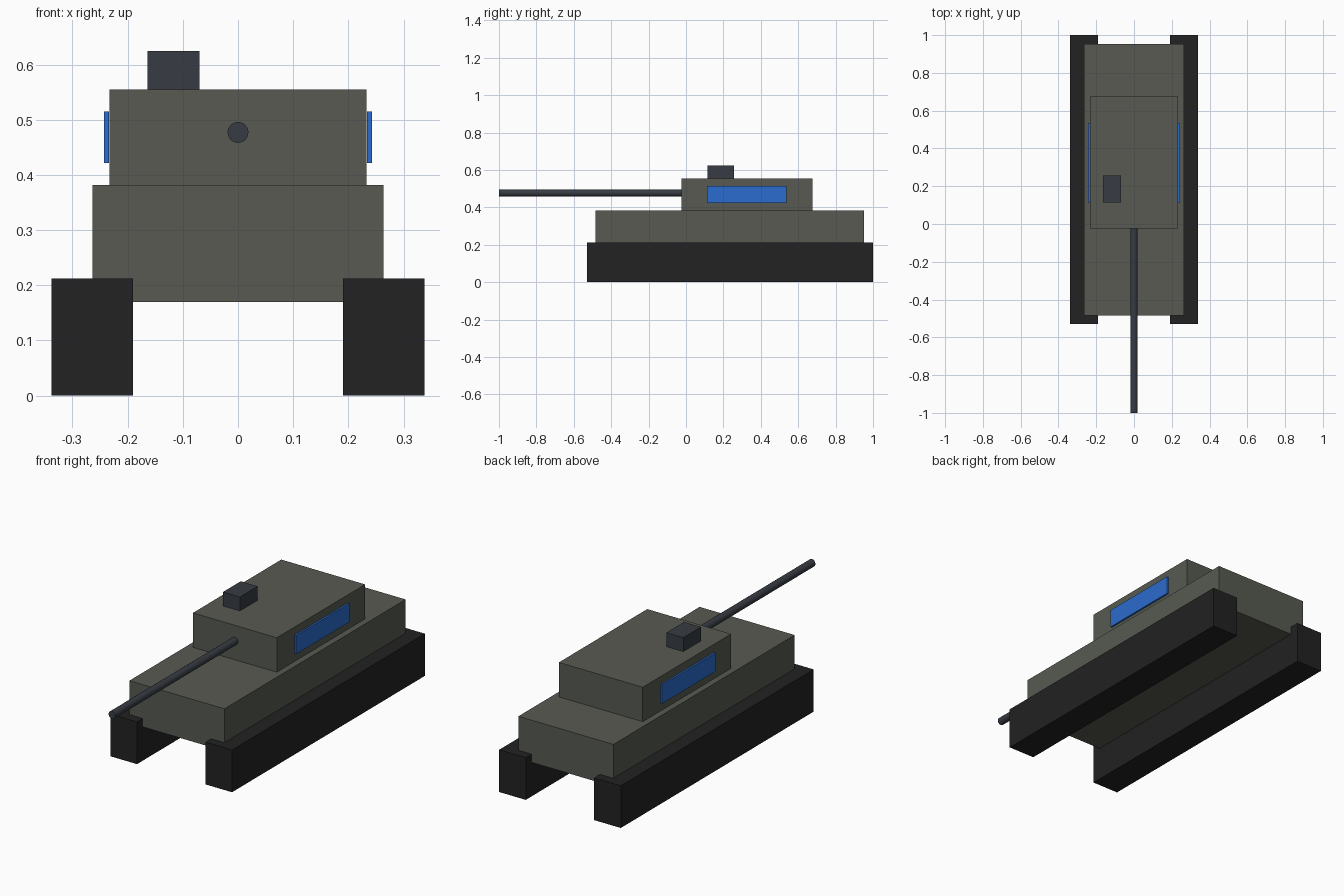
import bpy
import math
from mathutils import Vector

if "Cube" in bpy.data.objects:
    bpy.data.objects.remove(bpy.data.objects["Cube"], do_unlink=True)


def material(name, rgb):
    mat = bpy.data.materials.new(name)
    mat.use_nodes = True
    colour = (*rgb, 1.0)
    mat.diffuse_color = colour
    mat.node_tree.nodes["Principled BSDF"].inputs["Base Color"].default_value = colour
    return mat


olive = material("olive grey", (0.095, 0.102, 0.083))
black = material("track black", (0.016, 0.016, 0.016))
steel = material("dark steel", (0.038, 0.045, 0.056))
blue = material("marking blue", (0.024, 0.147, 0.61))


def box(name, low, high, mat):
    """Box spanning two opposite corners."""
    low, high = Vector(low), Vector(high)
    bpy.ops.mesh.primitive_cube_add(size=1, location=(low + high) / 2)
    obj = bpy.context.object
    obj.name = name
    obj.scale = high - low
    bpy.ops.object.transform_apply(location=False, rotation=False, scale=True)
    obj.data.materials.append(mat)
    return obj


# Hull and turret
box("hull", (-0.264, -0.485, 0.17), (0.264, 0.953, 0.382), olive)
box("turret", (-0.233, -0.025, 0.382), (0.233, 0.676, 0.555), olive)

# Tracks and side marking panels, one per side
for side, sign in (("left", 1), ("right", -1)):
    xs = sorted((sign * 0.19, sign * 0.338))
    box(side + "_track", (xs[0], -0.53, 0), (xs[1], 1, 0.212), black)
    xs = sorted((sign * 0.234, sign * 0.243))
    box(side + "_panel", (xs[0], 0.113, 0.422), (xs[1], 0.536, 0.515), blue)

# Commander's hatch
box("hatch", (-0.164, 0.115, 0.555), (-0.07, 0.256, 0.625), steel)

# Gun barrel, its rear end just inside the turret
front, rear = -1.0, -0.015
bpy.ops.mesh.primitive_cylinder_add(
    vertices=16, radius=0.019, depth=rear - front,
    location=(0, (front + rear) / 2, 0.477), rotation=(math.pi / 2, 0, 0))
barrel = bpy.context.object
barrel.name = "gun_barrel"
barrel.data.materials.append(steel)
bpy.ops.object.shade_smooth_by_angle(angle=math.radians(40))
